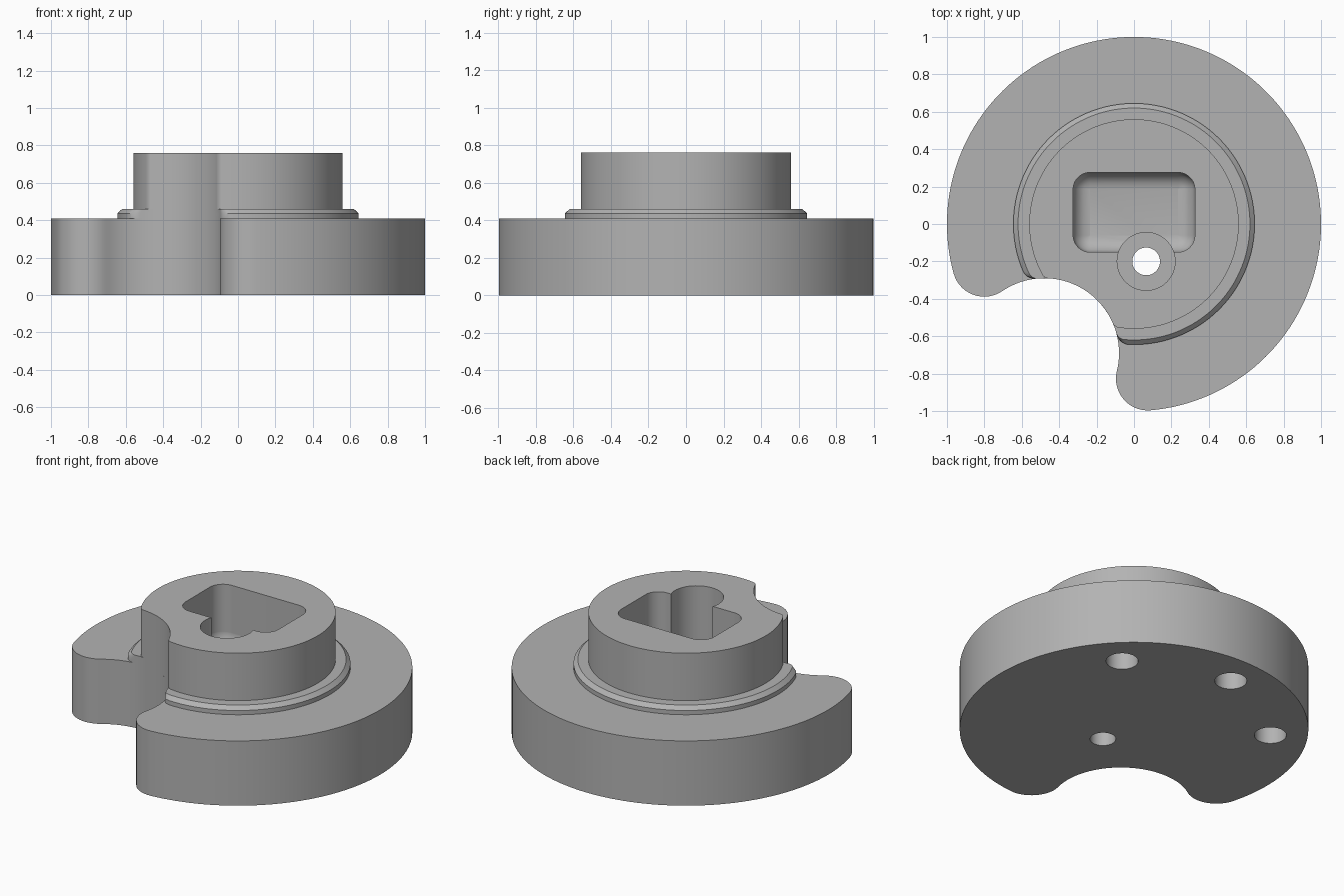
import bpy, bmesh
from math import sin, cos, pi, atan2, acos, hypot

if "Cube" in bpy.data.objects:
    bpy.data.objects.remove(bpy.data.objects["Cube"])

NOTCH_X, NOTCH_Y, NOTCH_R = -0.48, -0.69, 0.40
BORE_X, BORE_Y = 0.065, -0.20

grey = bpy.data.materials.new("plain grey")
grey.use_nodes = True
colour = (0.45, 0.45, 0.45, 1)
grey.diffuse_color = colour
grey.node_tree.nodes["Principled BSDF"].inputs["Base Color"].default_value = colour


def arc(x, y, r, start, end, n):
    steps = [start + (end - start) * i / n for i in range(n + 1)]
    return [(x + r * cos(t), y + r * sin(t)) for t in steps]


def notched_disc(radius, fillet):
    """Disc outline with a round bite taken out and rounded tips."""
    reach = hypot(NOTCH_X, NOTCH_Y)
    turn = atan2(NOTCH_Y, NOTCH_X)
    a, b = radius - fillet, NOTCH_R + fillet
    phi = acos((a * a + reach * reach - b * b) / (2 * a * reach))
    fx, fy = a * cos(phi), a * sin(phi)
    psi = atan2(fy, reach - fx)
    pts = arc(0, 0, radius, phi, 2 * pi - phi, 120)
    pts += arc(fx, -fy, fillet, -phi, psi, 14)[1:]
    pts += arc(reach, 0, NOTCH_R, pi + psi, pi - psi, 48)[1:]
    pts += arc(fx, fy, fillet, -psi, phi, 14)[1:-1]
    c, s = cos(turn), sin(turn)
    return [(x * c - y * s, x * s + y * c) for x, y in pts]


def rounded_rect(inset):
    """Pocket outline, shrunk by an inset."""
    r = 0.0905 - inset
    pts = []
    for k, (sx, sy) in enumerate([(1, 1), (-1, 1), (-1, -1), (1, -1)]):
        pts += arc(sx * 0.235, 0.0625 + sy * 0.1225, r, k * pi / 2, (k + 1) * pi / 2, 10)
    return pts


def loft(name, rings):
    """Closed solid through a stack of (outline, height) rings."""
    bm = bmesh.new()
    loops = [[bm.verts.new((x, y, z)) for x, y in pts] for pts, z in rings]
    n = len(loops[0])
    for low, high in zip(loops, loops[1:]):
        for i in range(n):
            j = (i + 1) % n
            bm.faces.new((low[i], low[j], high[j], high[i]))
    bm.faces.new(loops[0][::-1])
    bm.faces.new(loops[-1])
    bmesh.ops.recalc_face_normals(bm, faces=bm.faces)
    mesh = bpy.data.meshes.new(name)
    bm.to_mesh(mesh)
    bm.free()
    mesh.materials.append(grey)
    obj = bpy.data.objects.new(name, mesh)
    bpy.context.collection.objects.link(obj)
    return obj


def drill(name, x, y, r, low, high):
    circle = arc(x, y, r, 0, 2 * pi, 48)[:-1]
    cutter = loft(name, [(circle, low), (circle, high)])
    cutter.hide_render = True
    return cutter


# Notched base, chamfered collar and hub
base_outline = notched_disc(1.0, 0.17)
base = loft("base", [(base_outline, 0), (base_outline, 0.41)])
collar_outline = notched_disc(0.645, 0.07)
collar = loft("collar", [(collar_outline, 0.41), (collar_outline, 0.437),
                         (notched_disc(0.62, 0.05), 0.46)])
hub_outline = notched_disc(0.56, 0.04)
hub = loft("hub", [(hub_outline, 0.46), (hub_outline, 0.76)])

# Pocket with a rounded floor edge
pocket_rings = []
for i in range(5):
    t = i * pi / 8
    pocket_rings.append((rounded_rect(0.09 * (1 - sin(t))), 0.365 + 0.09 * (1 - cos(t))))
pocket_rings.append((rounded_rect(0), 0.9))
pocket = loft("pocket_cutter", pocket_rings)
pocket.hide_render = True

# Counterbore, through hole and three blind holes underneath
bore = drill("bore_cutter", BORE_X, BORE_Y, 0.155, 0.2, 0.95)
through = drill("through_cutter", BORE_X, BORE_Y, 0.074, -0.1, 0.3)
blind = []
for degrees in (45, 95, 145):
    t = degrees * pi / 180
    blind.append(drill("blind_cutter", 0.785 * cos(t), 0.785 * sin(t), 0.092, -0.1, 0.25))

# Cut the parts and shade them
cuts = {base: [pocket, bore, through] + blind, collar: [pocket, bore], hub: [pocket, bore]}
for part, cutters in cuts.items():
    bpy.ops.object.select_all(action="DESELECT")
    part.select_set(True)
    bpy.context.view_layer.objects.active = part
    for cutter in cutters:
        mod = part.modifiers.new("cut", "BOOLEAN")
        mod.operation = "DIFFERENCE"
        mod.solver = "EXACT"
        mod.object = cutter
        bpy.ops.object.modifier_apply(modifier=mod.name)
    bpy.ops.object.shade_smooth_by_angle()

for cutter in [pocket, bore, through] + blind:
    bpy.data.objects.remove(cutter)
